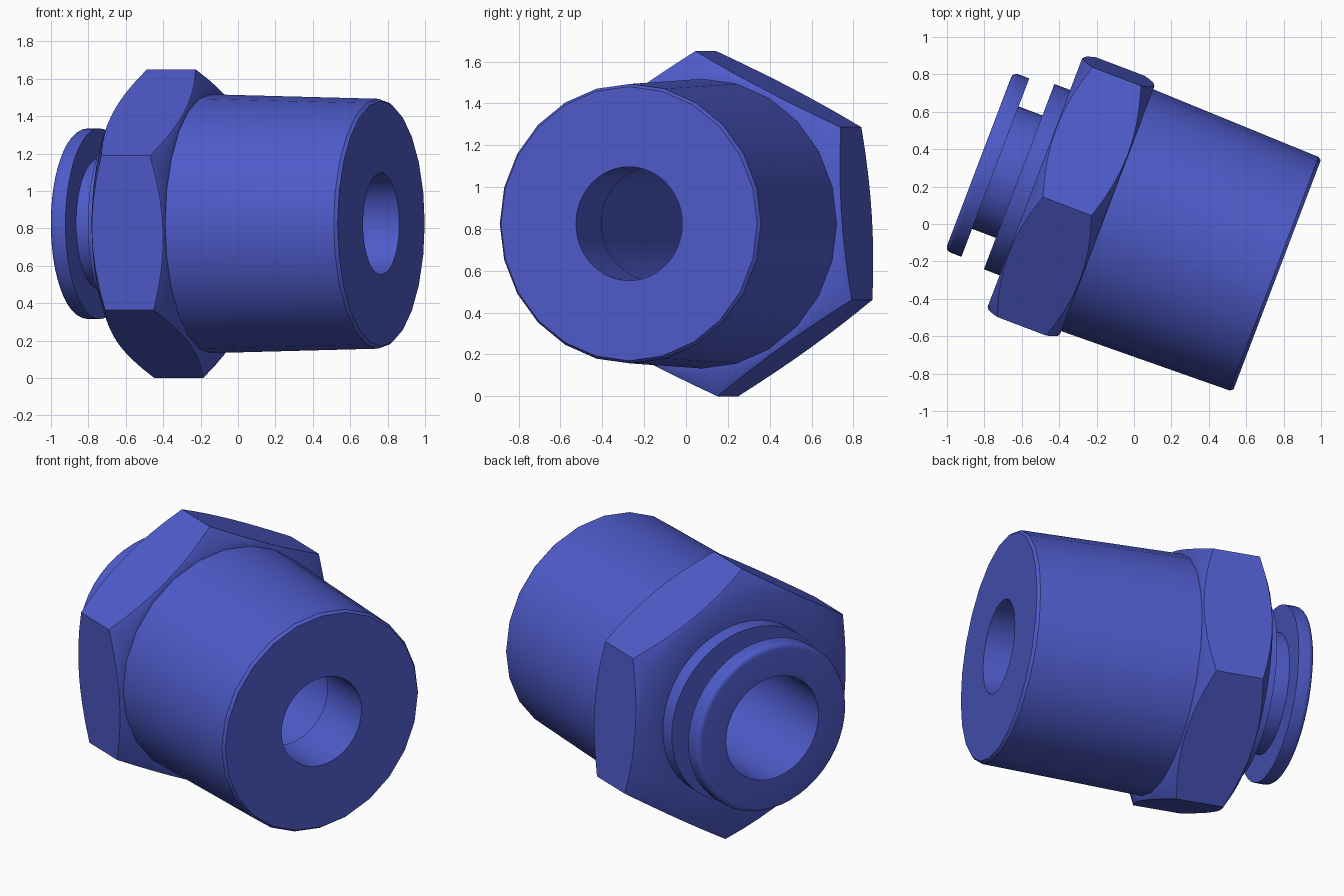
import bpy, bmesh, math

cube = bpy.data.objects.get("Cube")
if cube:
    bpy.data.objects.remove(cube)

SEGMENTS = 48
TILT = math.radians(-20.84)      # fitting axis lies flat, turned about z
OFFSET = 0.018                   # small sideways shift of the axis
HEIGHT = 0.825
HEX_TURN = math.radians(3.9)

blue = bpy.data.materials.new("fitting_blue")
blue.use_nodes = True
colour = (0.076, 0.105, 0.59, 1)
blue.diffuse_color = colour
blue.node_tree.nodes["Principled BSDF"].inputs["Base Color"].default_value = colour


def polygon_radius(corner, sides, angle):
    """Distance to the edge of a regular polygon in a given direction."""
    half = math.pi / sides
    off = angle % (2 * half) - half
    return corner * math.cos(half) / math.cos(off)


def lathe(name, profile, turn=0.0):
    """Sweep (along axis, radius) points; profile is a function of the angle."""
    bm = bmesh.new()
    columns = []
    for k in range(SEGMENTS):
        a = 2 * math.pi * k / SEGMENTS
        columns.append([bm.verts.new((s, -r * math.sin(a + turn), r * math.cos(a + turn)))
                        for s, r in profile(a + 1e-7)])
    for k, col in enumerate(columns):
        nxt = columns[(k + 1) % SEGMENTS]
        for i in range(len(col) - 1):
            bm.faces.new((col[i], nxt[i], nxt[i + 1], col[i + 1]))
    mesh = bpy.data.meshes.new(name)
    bm.to_mesh(mesh)
    bm.free()
    mesh.materials.append(blue)
    obj = bpy.data.objects.new(name, mesh)
    bpy.context.collection.objects.link(obj)
    obj.rotation_euler.z = TILT
    obj.location = (-math.sin(TILT) * OFFSET, math.cos(TILT) * OFFSET, HEIGHT)
    bpy.ops.object.select_all(action='DESELECT')
    obj.select_set(True)
    bpy.context.view_layer.objects.active = obj
    bpy.ops.object.shade_smooth_by_angle(angle=math.radians(34))
    return obj


# Tapered body with a chamfered end and narrow bore
def body(a):
    facet = lambda r: polygon_radius(r, 24, a)
    return [(-0.17, facet(0.692)), (0.795, facet(0.668)), (0.812, facet(0.655)),
            (0.812, 0.272), (0.47, 0.272), (0.47, 0.315)]


# Hexagon with corners cut by a shallow cone on both ends
def hexagon(a):
    front, back, face = -0.574, -0.16, 0.71
    r = polygon_radius(0.827, 6, a)
    cut = (r - face) * math.tan(math.radians(30))
    return [(front, 0.52), (front, face), (front + cut, r),
            (back - cut, r), (back, face), (back, 0.67)]


# Plain step between hexagon and sleeve
def collar(a):
    return [(-0.664, 0.34), (-0.664, 0.53), (-0.57, 0.53)]


# Hollow sleeve with a flange rounded on its outer rim
def sleeve(a):
    end, rim, fillet = -0.893, 0.51, 0.03
    corner = [(end + fillet * (1 - math.sin(t)), rim - fillet * (1 - math.cos(t)))
              for t in (math.pi / 2 * (1 - i / 5) for i in range(6))]
    return [(0.47, 0.315), (end, 0.315)] + corner + [
        (-0.80, rim), (-0.80, 0.35), (-0.66, 0.35)]


lathe("tapered_body", body)
lathe("hexagon_grip", hexagon, HEX_TURN)
lathe("collar", collar)
lathe("release_sleeve", sleeve)
